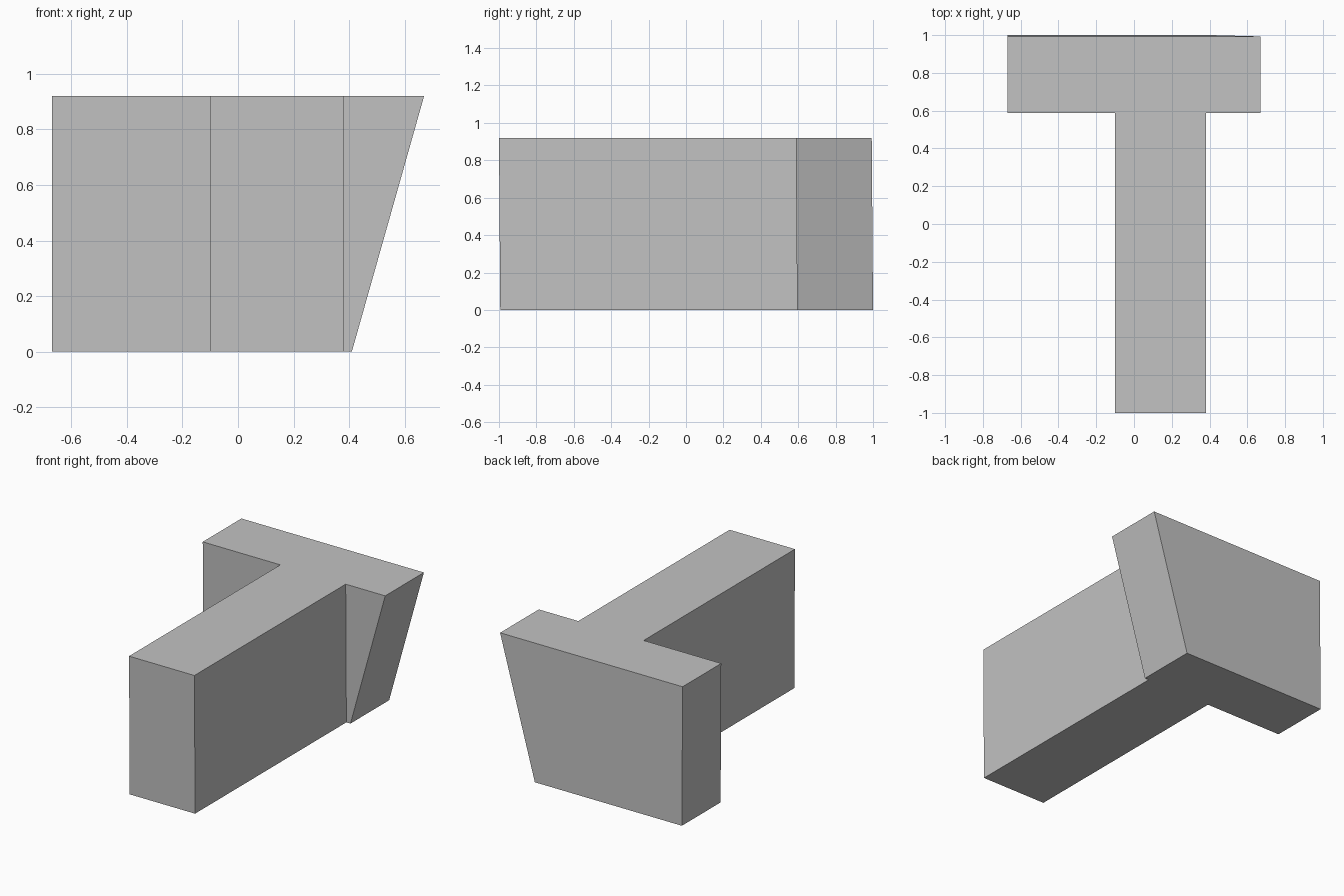
import bpy
import bmesh

cube = bpy.data.objects.get("Cube")
if cube:
    bpy.data.objects.remove(cube, do_unlink=True)

HEIGHT = 0.92
LEAN = 0.007       # slight forward lean of the whole block
TAPER = 0.26       # how far the slanted end of the crossbar draws in at its foot

# Plain grey
grey = bpy.data.materials.new("plain_grey")
grey.use_nodes = True
colour = (0.54, 0.54, 0.54, 1)
grey.diffuse_color = colour
grey.node_tree.nodes["Principled BSDF"].inputs["Base Color"].default_value = colour

# T-shaped outline: stem toward the front, crossbar at the back
outline = [(-0.1, -1), (0.38, -1), (0.38, 0.587), (0.67, 0.587),
           (0.67, 0.993), (-0.67, 0.993), (-0.67, 0.587), (-0.1, 0.587)]

bm = bmesh.new()
base = bm.faces.new([bm.verts.new((x, y, 0)) for x, y in outline])
top = bmesh.ops.extrude_face_region(bm, geom=[base])
bmesh.ops.translate(bm, vec=(0, 0, HEIGHT),
                    verts=[v for v in top["geom"] if isinstance(v, bmesh.types.BMVert)])

# Lean the foot back and draw in the slanted end of the crossbar
for v in bm.verts:
    if v.co.z < 0.01:
        v.co.y += LEAN
        if v.co.x > 0.5:
            v.co.x -= TAPER

bmesh.ops.recalc_face_normals(bm, faces=bm.faces)
mesh = bpy.data.meshes.new("t_block")
bm.to_mesh(mesh)
bm.free()
mesh.materials.append(grey)
block = bpy.data.objects.new("t_block", mesh)
bpy.context.collection.objects.link(block)
